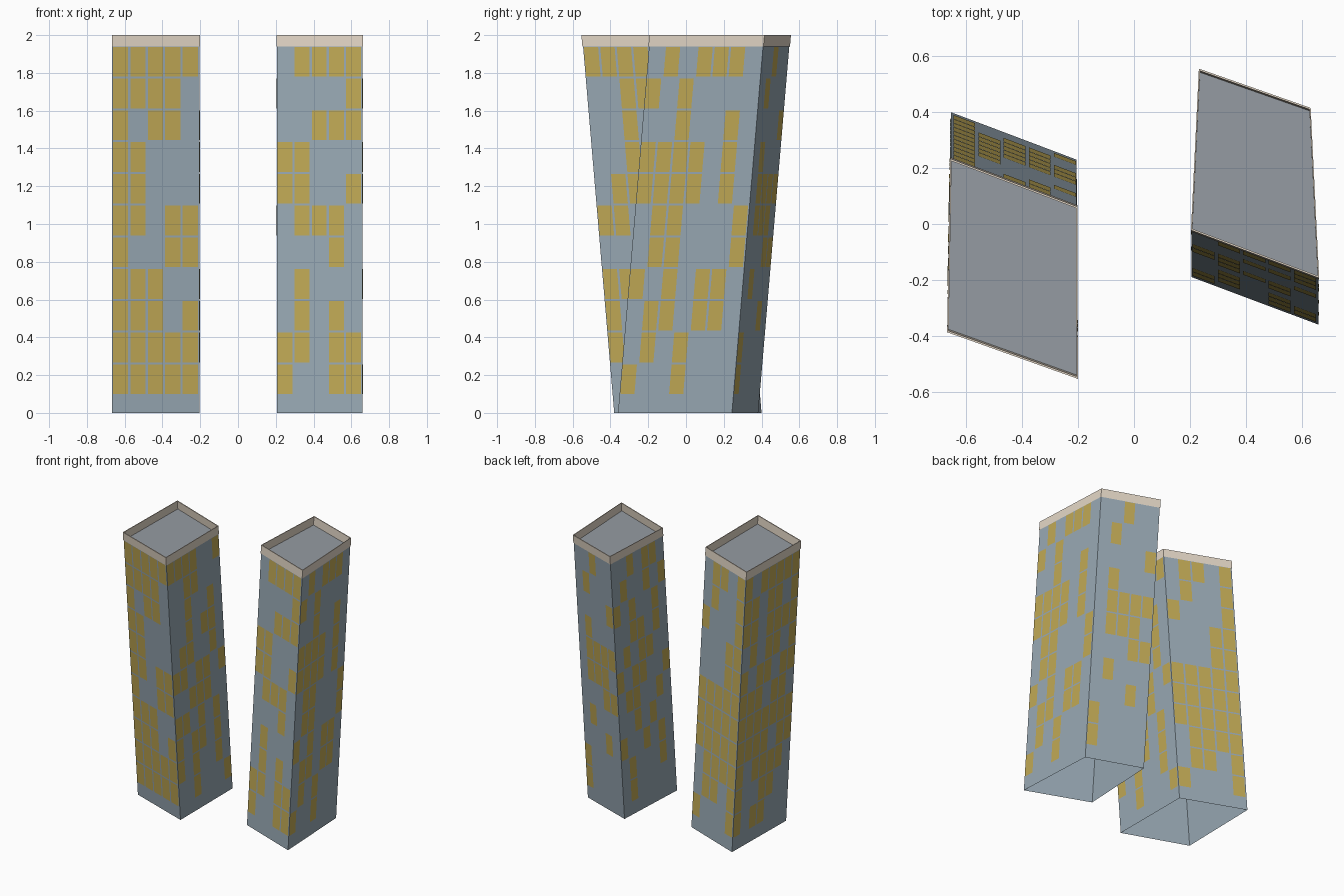
import bpy
from mathutils import Vector

TOP, ROOF, ROWS = 2.0, 1.94, 11


def material(name, rgb):
    m = bpy.data.materials.new(name)
    m.diffuse_color = (*rgb, 1)
    return m


WALL = material("wall_blue_grey", (0.31, 0.39, 0.45))
GLASS = material("lit_window", (0.52, 0.39, 0.09))
TRIM = material("parapet_cream", (0.76, 0.67, 0.56))
DECK = material("roof_grey", (0.30, 0.33, 0.36))


def add(name, verts, faces, mat):
    me = bpy.data.meshes.new(name)
    me.from_pydata(verts, [], faces)
    me.materials.append(mat)
    ob = bpy.data.objects.new(name, me)
    bpy.context.collection.objects.link(ob)
    return ob


def ring(corners, lean, z, scale=1.0):
    """Four corners of the leaning footprint at height z."""
    mid = sum((Vector(c) for c in corners), Vector((0, 0))) / 4
    pts = [mid + (Vector(c) - mid) * scale for c in corners]
    return [Vector((p.x, p.y + lean * (z / TOP - 1), z)) for p in pts]


def bands(count):
    """Quads joining consecutive rings of four."""
    return [(4 * k + i, 4 * k + (i + 1) % 4, 4 * k + 4 + (i + 1) % 4, 4 * k + 4 + i)
            for k in range(count) for i in range(4)]


def tower(side, corners, lean, patterns):
    # Shell, open underneath
    add(side + "_tower_walls", ring(corners, lean, 0) + ring(corners, lean, ROOF),
        bands(1), WALL)
    # Recessed roof deck
    add(side + "_tower_roof", ring(corners, lean, ROOF), [(0, 1, 2, 3)], DECK)
    # Thin parapet band around the roof
    add(side + "_tower_parapet",
        ring(corners, lean, ROOF, 1.01) + ring(corners, lean, TOP, 1.01)
        + ring(corners, lean, TOP, 0.987) + ring(corners, lean, ROOF, 0.987),
        bands(3), TRIM)
    # Lit windows, rows listed from the top down
    verts, faces = [], []
    for f, text in enumerate(patterns):
        rows = text.split()
        for r, row in enumerate(rows):
            z0 = 0.10 + 0.168 * (ROWS - 1 - r)
            for c, lit in enumerate(row):
                if lit == "0":
                    continue
                n = len(verts)
                for u, z in ((0.04, z0), (0.91, z0), (0.91, z0 + 0.157), (0.04, z0 + 0.157)):
                    q = ring(corners, lean, z)
                    a, b = q[f], q[(f + 1) % 4]
                    d = b - a
                    out = Vector((d.y, -d.x, 0)).normalized() * 0.002
                    verts.append(a + d * ((c + u) / len(row)) + out)
                faces.append((n, n + 1, n + 2, n + 3))
    add(side + "_tower_windows", verts, faces, GLASS)


# Window patterns per face: front, right, back, left
LEFT = (
    "11111 11110 10110 11000 11000 11011 10011 11100 11101 11111 11111",
    "1111001 0011000 0010010 0010110 0110010 1101101 0011100 1101010 1011010 1010010 0010001",
    "01101 01001 10001 00011 00011 11111 11111 11111 01111 01101 10001",
    "1011111 1101101 1101111 0101101 1011011 1110110 1111111 1111011 1011110 1001100 1011000",
)
RIGHT = (
    "01111 00001 00111 11000 11001 01110 00010 01000 01010 11011 10011",
    "0101110 1010000 0010010 1111010 1111010 0110001 0110001 1010110 0110110 0101000 1001000",
    "00100 01000 00001 01000 01111 01110 00011 01000 00010 10000 10000",
    "0010110 0100101 1010010 0011010 0101100 1011001 0110010 0010100 1001010 0100010 0100000",
)

# Two towers leaning opposite ways (corners given at the top)
tower("left", [(-0.666, -0.385), (-0.203, -0.550), (-0.205, 0.06), (-0.655, 0.23)], -0.17, LEFT)
tower("right", [(0.206, -0.02), (0.660, -0.19), (0.630, 0.413), (0.234, 0.552)], 0.17, RIGHT)
